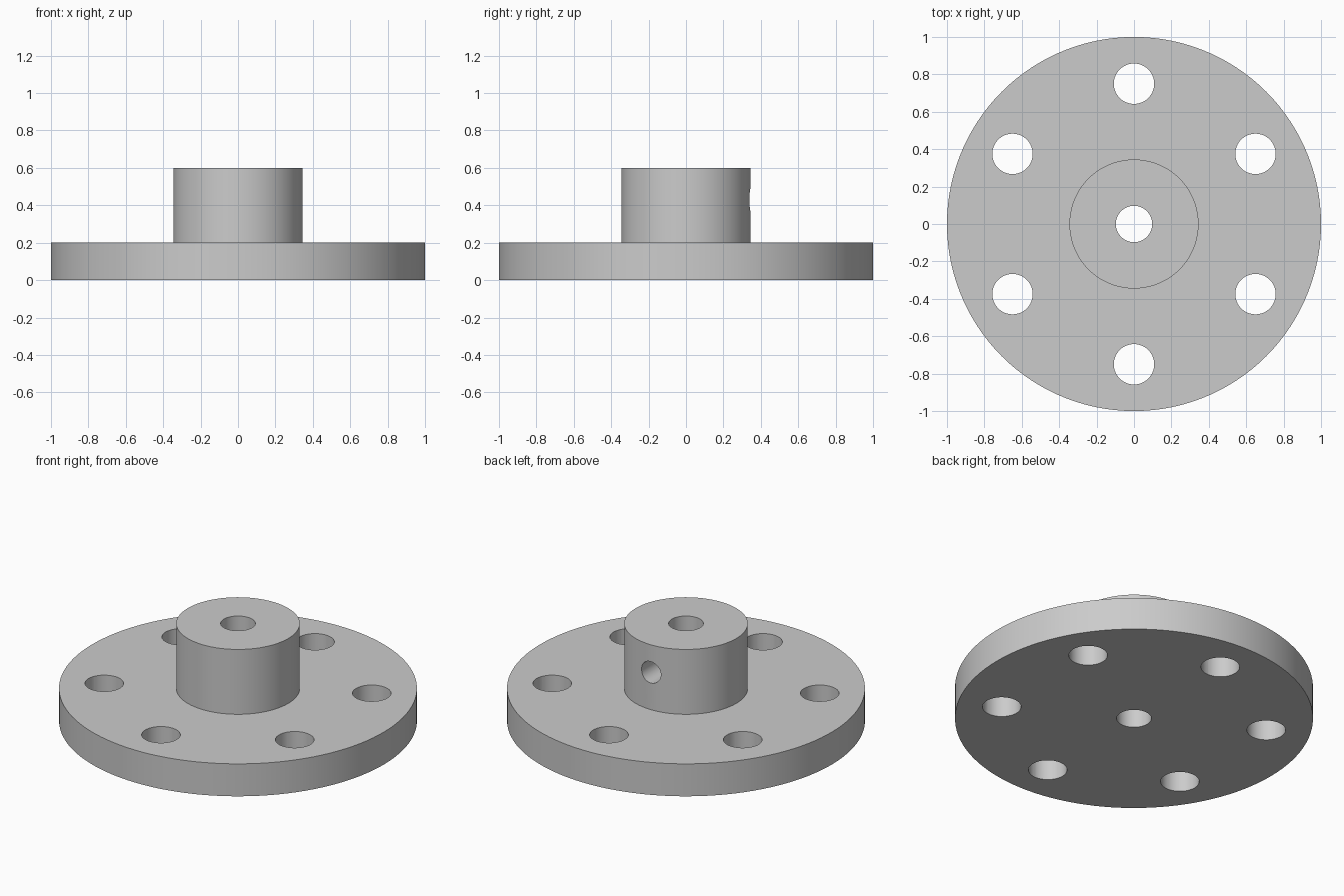
import bpy
import bmesh
import math
from mathutils import Matrix, Vector

default = bpy.data.objects.get("Cube")
if default:
    bpy.data.objects.remove(default, do_unlink=True)

FLANGE_R, FLANGE_TOP = 1.0, 0.2
HUB_R, HUB_TOP = 0.345, 0.6
BORE_R = 0.097
BOLT_R, BOLT_CIRCLE, BOLT_COUNT = 0.108, 0.75, 6
SCREW_R, SCREW_Z = 0.066, 0.43

steel = bpy.data.materials.new("plain grey")
steel.use_nodes = True
grey = (0.6, 0.6, 0.6, 1)
steel.diffuse_color = grey
steel.node_tree.nodes["Principled BSDF"].inputs["Base Color"].default_value = grey


def make_object(name, bm):
    bmesh.ops.recalc_face_normals(bm, faces=bm.faces)
    mesh = bpy.data.meshes.new(name)
    bm.to_mesh(mesh)
    bm.free()
    mesh.materials.append(steel)
    obj = bpy.data.objects.new(name, mesh)
    bpy.context.collection.objects.link(obj)
    return obj


def revolve(name, profile, steps=120):
    """Spin a closed (radius, height) profile about the z axis."""
    bm = bmesh.new()
    verts = [bm.verts.new((r, 0, z)) for r, z in profile]
    edges = [bm.edges.new((v, verts[i - 1])) for i, v in enumerate(verts)]
    bmesh.ops.spin(bm, geom=verts + edges, cent=(0, 0, 0), axis=(0, 0, 1),
                   angle=math.tau, steps=steps, use_merge=True)
    bmesh.ops.remove_doubles(bm, verts=bm.verts, dist=1e-4)
    return make_object(name, bm)


def add_rod(bm, radius, start, end, sides=48):
    """Add a solid cylinder between two points."""
    start, end = Vector(start), Vector(end)
    axis = end - start
    turn = axis.to_track_quat("Z", "Y").to_matrix().to_4x4()
    bmesh.ops.create_cone(bm, cap_ends=True, segments=sides, radius1=radius,
                          radius2=radius, depth=axis.length,
                          matrix=Matrix.Translation((start + end) / 2) @ turn)


# Flange, raised hub and centre bore as one turned part
body = revolve("flanged_hub", [
    (BORE_R, 0), (FLANGE_R, 0), (FLANGE_R, FLANGE_TOP),
    (HUB_R, FLANGE_TOP), (HUB_R, HUB_TOP), (BORE_R, HUB_TOP)])

# Drills for the bolt circle and the set screw hole at the back of the hub
bm = bmesh.new()
for i in range(BOLT_COUNT):
    a = math.radians(90) + math.tau * i / BOLT_COUNT
    x, y = BOLT_CIRCLE * math.cos(a), BOLT_CIRCLE * math.sin(a)
    add_rod(bm, BOLT_R, (x, y, -0.1), (x, y, FLANGE_TOP + 0.1))
add_rod(bm, SCREW_R, (0, 0, SCREW_Z), (0, HUB_R + 0.1, SCREW_Z))
drills = make_object("hole_cutter", bm)
drills.hide_render = True

cut = body.modifiers.new("holes", "BOOLEAN")
cut.operation = "DIFFERENCE"
cut.solver = "EXACT"
cut.object = drills

# Bake the cuts, then drop the helper
bpy.ops.object.select_all(action="DESELECT")
body.select_set(True)
bpy.context.view_layer.objects.active = body
bpy.ops.object.modifier_apply(modifier=cut.name)
bpy.data.objects.remove(drills, do_unlink=True)
bpy.ops.object.shade_smooth_by_angle(angle=math.radians(30))
